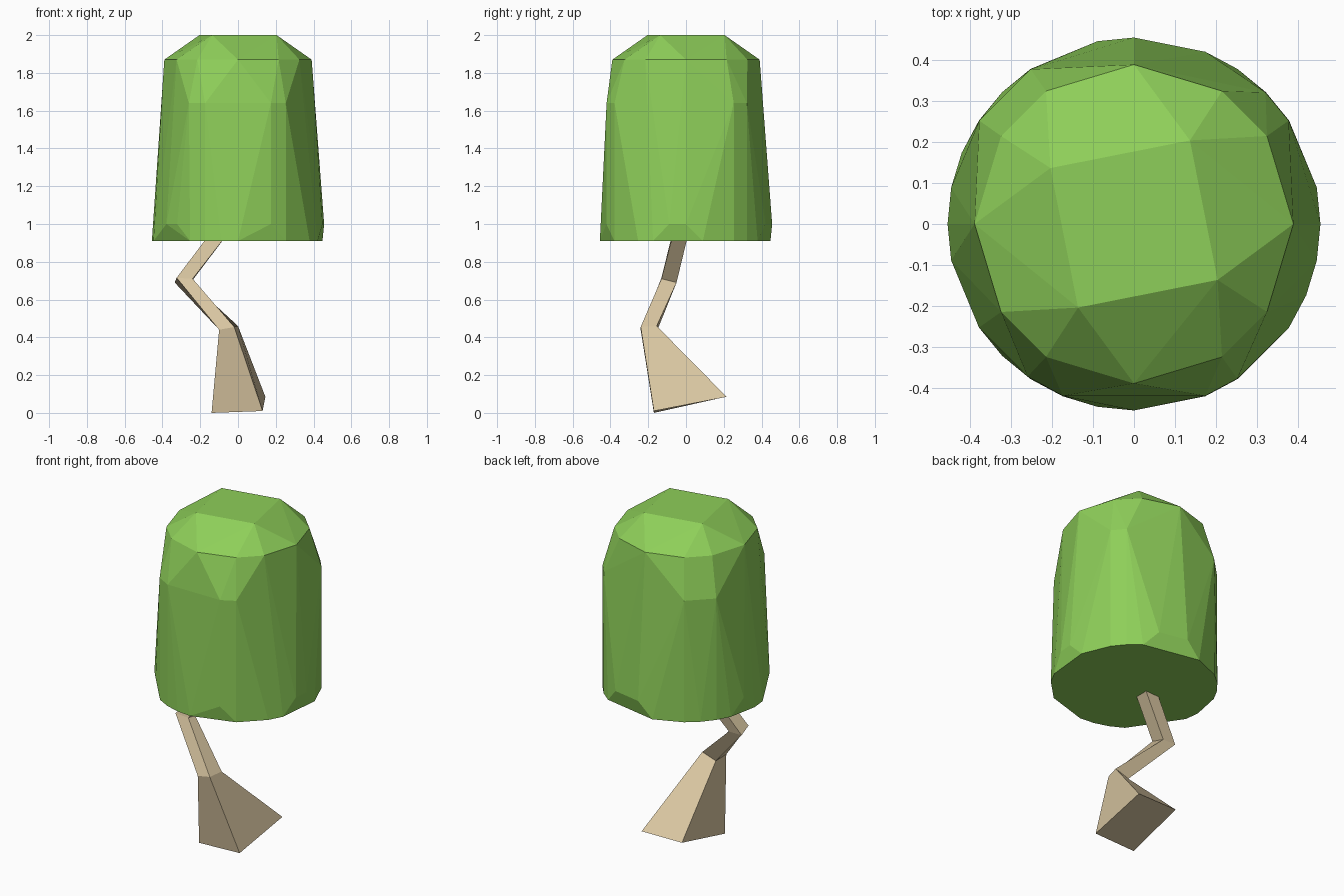
import bpy, bmesh
from math import cos, sin, radians

if "Cube" in bpy.data.objects:
    bpy.data.objects.remove(bpy.data.objects["Cube"])

def finish(bm, name, color):
    bmesh.ops.recalc_face_normals(bm, faces=bm.faces[:])
    me = bpy.data.meshes.new(name)
    bm.to_mesh(me)
    bm.free()
    ob = bpy.data.objects.new(name, me)
    bpy.context.collection.objects.link(ob)
    mat = bpy.data.materials.new(name + "_color")
    mat.diffuse_color = color
    mat.use_nodes = True
    mat.node_tree.nodes["Principled BSDF"].inputs["Base Color"].default_value = mat.diffuse_color
    me.materials.append(mat)
    return ob

def polar(r, deg, z):
    return (r * cos(radians(deg)), r * sin(radians(deg)), z)

STEP = 11.25

# Canopy: faceted drum on a 32-step circle, chipped at the bottom rim
bm = bmesh.new()
skipped = {2, 7, 10, 18, 25, 28}       # rim steps without a vertex
raised = {0, 31, 6, 8, 15, 19, 20, 26}  # chipped rim steps
pts = [polar(0.456, i * STEP, 1.0 if i in raised else 0.91)
       for i in range(32) if i not in skipped]
# shoulder vertices where the diagonal walls bulge
pts += [polar(0.455, i * STEP, 1.64) for i in (3, 4, 11, 13, 20.9, 22, 26, 27)]
# upper rim and tilted square top
for q in range(4):
    pts += [polar(0.39, 90 * q + a, 1.87) for a in (0, 33.5, 56.5)]
    pts.append(polar(0.246, 90 * q + 56.2, 2.0))
for p in pts:
    bm.verts.new(p)
res = bmesh.ops.convex_hull(bm, input=bm.verts[:])
loose = [v for v in bm.verts if not v.link_faces]
bmesh.ops.delete(bm, geom=loose, context='VERTS')
bmesh.ops.dissolve_limit(bm, angle_limit=radians(1), verts=bm.verts[:], edges=bm.edges[:])
finish(bm, "canopy", (0.27, 0.62, 0.10, 1))

# Trunk: crooked four-sided loft
sections = [
    [(-.14, -.17, 0), (.13, -.17, .01), (.145, .215, .085), (-.12, .21, .085)],
    [(-.10, -.24, .44), (-.02, -.24, .455), (0, -.155, .46), (-.09, -.155, .43)],
    [(-.325, -.13, .715), (-.24, -.13, .71), (-.25, -.05, .69), (-.335, -.05, .69)],
    [(-.11, -.06, 1.0), (-.03, -.06, 0.98), (-.03, .02, 0.98), (-.11, .02, 1.0)],
]
bm = bmesh.new()
rings = [[bm.verts.new(p) for p in s] for s in sections]
for a, b in zip(rings, rings[1:]):
    for i in range(4):
        j = (i + 1) % 4
        bm.faces.new((a[i], a[j], b[j], b[i]))
bm.faces.new(rings[0][::-1])
bm.faces.new(rings[-1])
finish(bm, "trunk", (0.70, 0.57, 0.36, 1))
